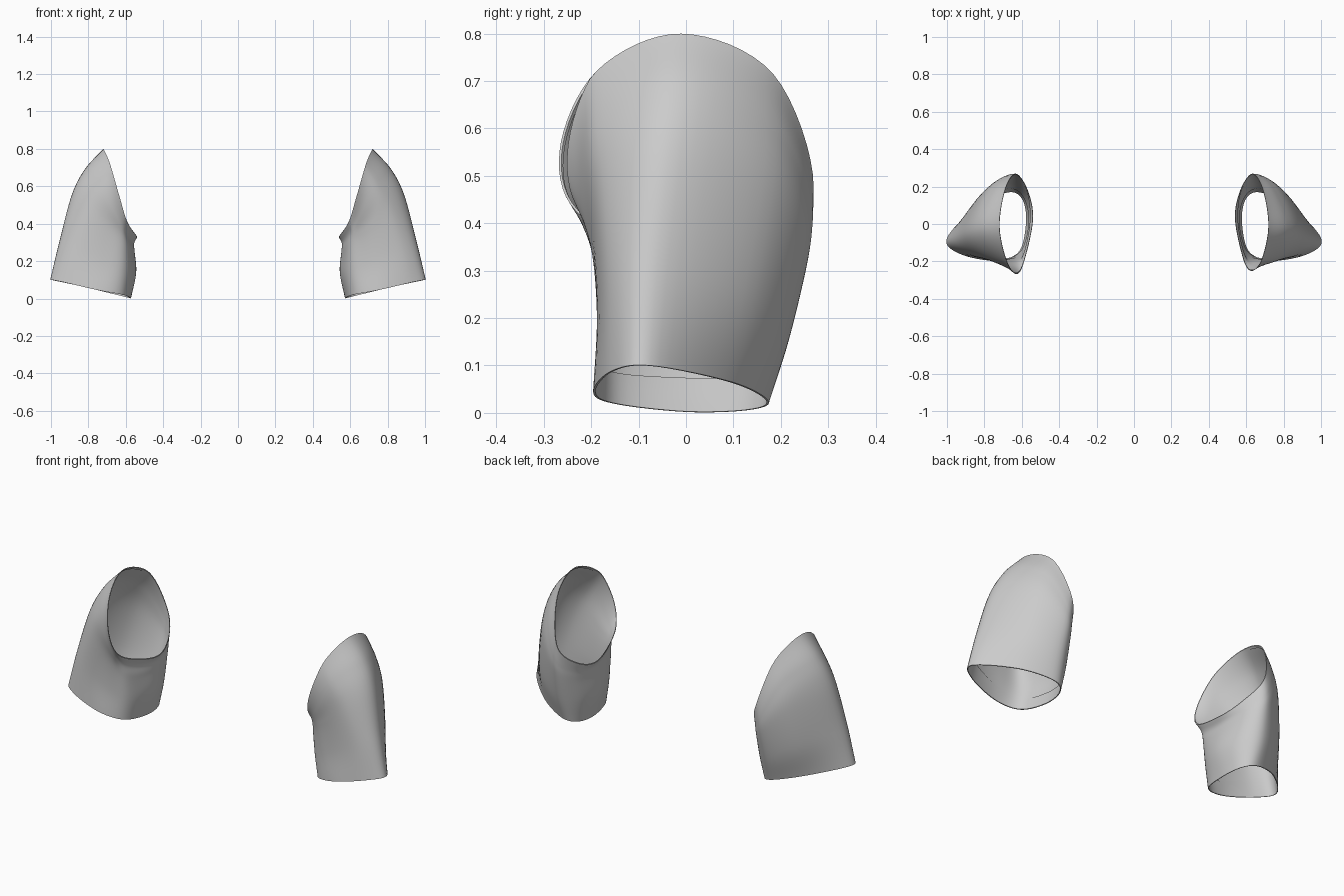
import bpy, bmesh
from mathutils import Vector

if "Cube" in bpy.data.objects:
    bpy.data.objects.remove(bpy.data.objects["Cube"])

# Cross-sections of a sleeve, cuff to armhole. Eight points each:
# inner, inner-back, back, outer-back, outer, outer-front, front, inner-front
cuff = [(.573, 0, .002), (.592, .132, .006), (.67, .174, .025), (.835, .098, .065),
        (1.0, -.075, .1), (.935, -.158, .088), (.75, -.196, .045), (.615, -.155, .02)]
forearm = [(.545, 0, .14), (.575, .152, .14), (.67, .218, .16), (.83, .143, .25),
           (.952, -.06, .31), (.885, -.163, .29), (.72, -.188, .2), (.598, -.157, .15)]
upper = [(.553, .01, .25), (.577, .18, .27), (.66, .256, .32), (.79, .183, .48),
         (.89, -.035, .55), (.815, -.175, .50), (.69, -.200, .37), (.592, -.165, .28)]
cap = [(.556, .015, .295), (.575, .182, .32), (.65, .267, .40), (.745, .190, .61),
       (.820, -.02, .69), (.745, -.190, .62), (.66, -.230, .46), (.598, -.18, .35)]
armhole = [(.54, .02, .33), (.567, .178, .365), (.632, .269, .48), (.69, .184, .715),
           (.72, -.01, .80), (.685, -.188, .722), (.635, -.267, .55), (.592, -.215, .41)]
RINGS = [[Vector(p) for p in r] for r in (cuff, forearm, upper, cap, armhole)]
AROUND, ALONG = 64, 10


def spline(a, b, c, d, t):
    return 0.5 * (2 * b + (c - a) * t + (2 * a - 5 * b + 4 * c - d) * t * t
                  + (3 * b - a - 3 * c + d) * t ** 3)


def around(ring):
    out, n = [], len(ring)
    for i in range(AROUND):
        k, t = divmod(i * n / AROUND, 1)
        k = int(k)
        out.append(spline(*(ring[(k + j) % n] for j in (-1, 0, 1, 2)), t))
    return out


def inset(row, amount):
    c = sum(row, Vector()) / len(row)
    return [p + (c - p).normalized() * amount for p in row]


def sleeve(name, side, flare):
    rings = [around(r) for r in RINGS]
    # phantom end rings so the spline runs straight at both openings
    rings.insert(0, [2 * a - b for a, b in zip(rings[0], rings[1])])
    rings.append([2 * a - b for a, b in zip(rings[-1], rings[-2])])
    rows = []
    for s in range(len(RINGS) - 1):
        for k in range(ALONG):
            rows.append([spline(*pts, k / ALONG) for pts in zip(*rings[s:s + 4])])
    rows.append(rings[-2])
    # turned-in hem at the cuff and narrow facing at the armhole
    hem = [inset(r, .005) for r in rows[5::-1]]
    facing = [inset(r, .005) for r in rows[:-3:-1]]

    bm = bmesh.new()
    grid = []
    for row in hem + rows + facing:
        line = []
        for p in row:
            y = p.y if p.y > -.2 else -.2 + (p.y + .2) * flare
            line.append(bm.verts.new((p.x * side, y, p.z)))
        grid.append(line)
    for r in range(len(grid) - 1):
        for i in range(AROUND):
            j = (i + 1) % AROUND
            bm.faces.new((grid[r][i], grid[r][j], grid[r + 1][j], grid[r + 1][i]))
    bmesh.ops.recalc_face_normals(bm, faces=bm.faces)
    mesh = bpy.data.meshes.new(name)
    bm.to_mesh(mesh)
    bm.free()
    ob = bpy.data.objects.new(name, mesh)
    bpy.context.collection.objects.link(ob)
    bpy.ops.object.select_all(action='DESELECT')
    bpy.context.view_layer.objects.active = ob
    ob.select_set(True)
    bpy.ops.object.shade_smooth_by_angle()


# The pair, with a slightly fuller front edge on the left one
sleeve("sleeve_right", 1, .75)
sleeve("sleeve_left", -1, 1)
